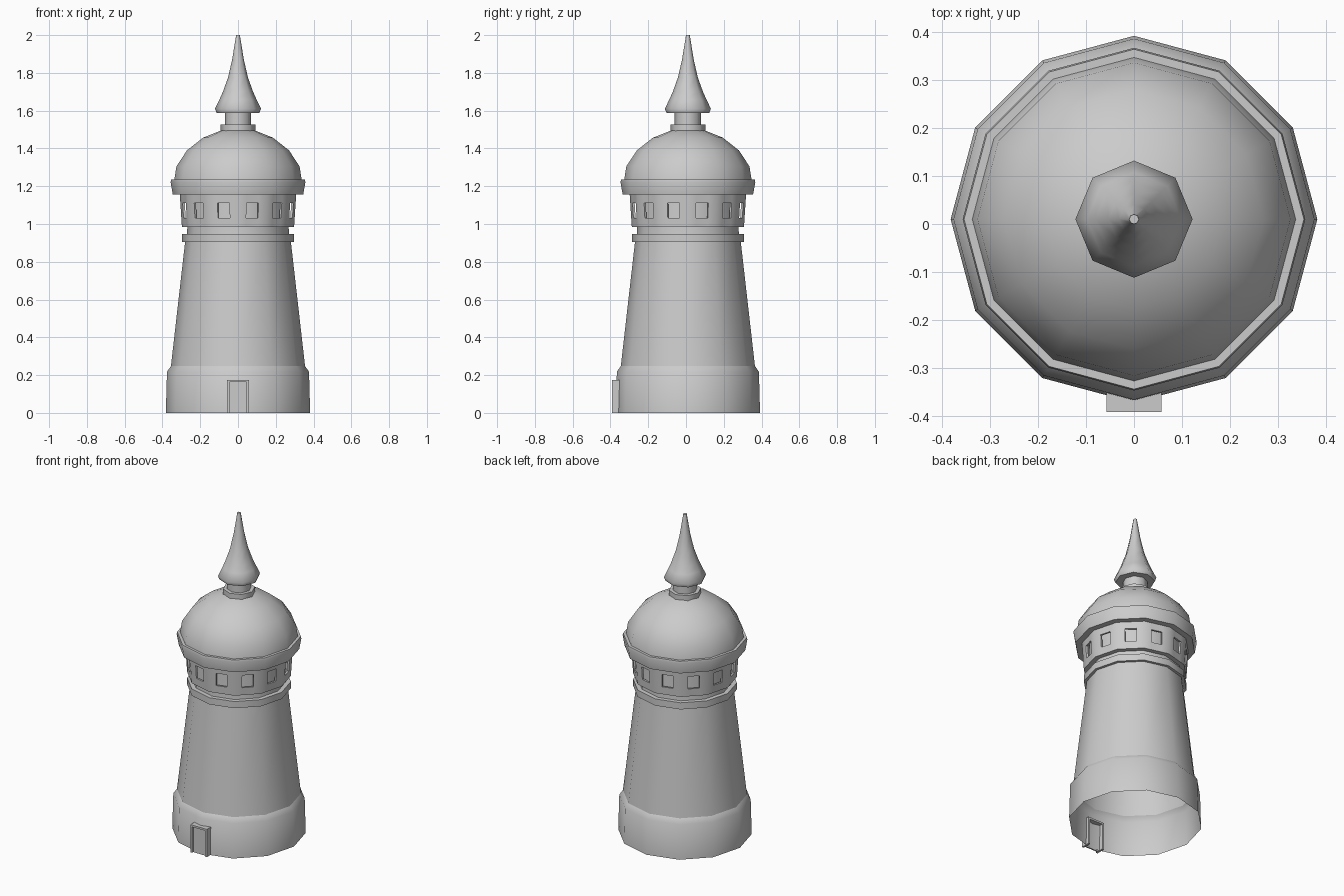
import bpy, bmesh, math

if "Cube" in bpy.data.objects:
    bpy.data.objects.remove(bpy.data.objects["Cube"])

CY = 0.01      # tower axis sits slightly behind the origin, the door projects in front
SIDES = 12

stone = bpy.data.materials.new("light grey stone")
stone.diffuse_color = (0.6, 0.6, 0.6, 1)
stone.use_nodes = True
stone.node_tree.nodes["Principled BSDF"].inputs["Base Color"].default_value = stone.diffuse_color


def finish(name, bm, angle):
    bmesh.ops.remove_doubles(bm, verts=bm.verts, dist=1e-5)
    me = bpy.data.meshes.new(name)
    bm.to_mesh(me)
    bm.free()
    me.materials.append(stone)
    me.shade_smooth()
    me.set_sharp_from_angle(angle=math.radians(angle))
    ob = bpy.data.objects.new(name, me)
    bpy.context.collection.objects.link(ob)
    return ob


def lathe(name, profile, sides=SIDES, angle=35, cap=False):
    """Turn an (r, z) profile, listed bottom to top, around the tower axis."""
    bm = bmesh.new()
    rings = []
    for r, z in profile:
        rings.append([bm.verts.new((r * math.cos(2 * math.pi * i / sides),
                                    CY + r * math.sin(2 * math.pi * i / sides), z))
                      for i in range(sides)])
    for a, b in zip(rings, rings[1:]):
        for i in range(sides):
            j = (i + 1) % sides
            bm.faces.new((a[i], a[j], b[j], b[i]))
    if cap:
        bm.faces.new(rings[-1])
    return finish(name, bm, angle)


def box(name, x0, x1, y0, y1, z0, z1):
    bm = bmesh.new()
    bmesh.ops.create_cube(bm, size=1)
    for v in bm.verts:
        v.co = ((x0 + x1) / 2 + v.co.x * (x1 - x0),
                (y0 + y1) / 2 + v.co.y * (y1 - y0),
                (z0 + z1) / 2 + v.co.z * (z1 - z0))
    return finish(name, bm, 30)


# Hollow base, tapering shaft, and upper ring
lathe("base", [(0.382, 0), (0.376, 0.218), (0.355, 0.248)])
lathe("shaft", [(0.355, 0.248), (0.28, 0.906)])
lathe("upper_ring", [(0.28, 0.906), (0.297, 0.906), (0.297, 0.948), (0.27, 0.948)])

# Neck continuing as the drum behind the windows
lathe("inner_drum", [(0.27, 0.948), (0.268, 0.985), (0.265, 1.16)])
lathe("gallery_underside", [(0.268, 0.985), (0.297, 0.985)])

# Gallery wall: one window opening in each side
bm = bmesh.new()
Z0, Z1, R0, R1, DEPTH = 0.985, 1.155, 0.297, 0.308, 0.012
US, VS = (0, 0.29, 0.71, 1), (0, 0.28, 0.75, 1)


def wall_point(i, u, v, d=0):
    r = R0 + (R1 - R0) * v - d
    a0, a1 = (2 * math.pi * k / SIDES for k in (i, i + 1))
    x = r * (math.cos(a0) * (1 - u) + math.cos(a1) * u)
    y = r * (math.sin(a0) * (1 - u) + math.sin(a1) * u)
    return bm.verts.new((x, CY + y, Z0 + (Z1 - Z0) * v))


for i in range(SIDES):
    for m in range(3):
        for n in range(3):
            cs = [(US[m], VS[n]), (US[m + 1], VS[n]),
                  (US[m + 1], VS[n + 1]), (US[m], VS[n + 1])]
            if (m, n) != (1, 1):
                bm.faces.new([wall_point(i, *c) for c in cs])
                bm.faces.new([wall_point(i, *c, DEPTH) for c in reversed(cs)])
            else:  # window jambs
                for k in range(4):
                    p, q = cs[k], cs[(k + 1) % 4]
                    bm.faces.new((wall_point(i, *p), wall_point(i, *q),
                                  wall_point(i, *q, DEPTH), wall_point(i, *p, DEPTH)))
finish("gallery_wall", bm, 35)

# Cornice and dome
lathe("cornice", [(0.265, 1.155), (0.345, 1.155), (0.357, 1.222),
                  (0.354, 1.235), (0.33, 1.235)])
lathe("dome", [(0.337, 1.235), (0.326, 1.305), (0.27, 1.39),
               (0.185, 1.457), (0.09, 1.495), (0.05, 1.5)], cap=True)

# Collar, neck and spire, eight sided
lathe("spire_collar", [(0.092, 1.49), (0.092, 1.526), (0.07, 1.526)], 8, 50)
lathe("spire_neck", [(0.07, 1.52), (0.07, 1.59)], 8, 50)
lathe("spire", [(0.07, 1.588), (0.113, 1.588), (0.122, 1.61), (0.098, 1.66),
                (0.08, 1.7), (0.053, 1.775), (0.031, 1.87), (0.01, 2.0)],
      8, 50, cap=True)

# Door frame and recessed door
for side, s in (("left", -1), ("right", 1)):
    xs = sorted((s * 0.045, s * 0.057))
    box("door_post_" + side, xs[0], xs[1], -0.392, -0.335, 0, 0.175)
box("door_lintel", -0.045, 0.045, -0.392, -0.335, 0.163, 0.175)
box("door", -0.045, 0.045, -0.38, -0.372, 0, 0.163)
